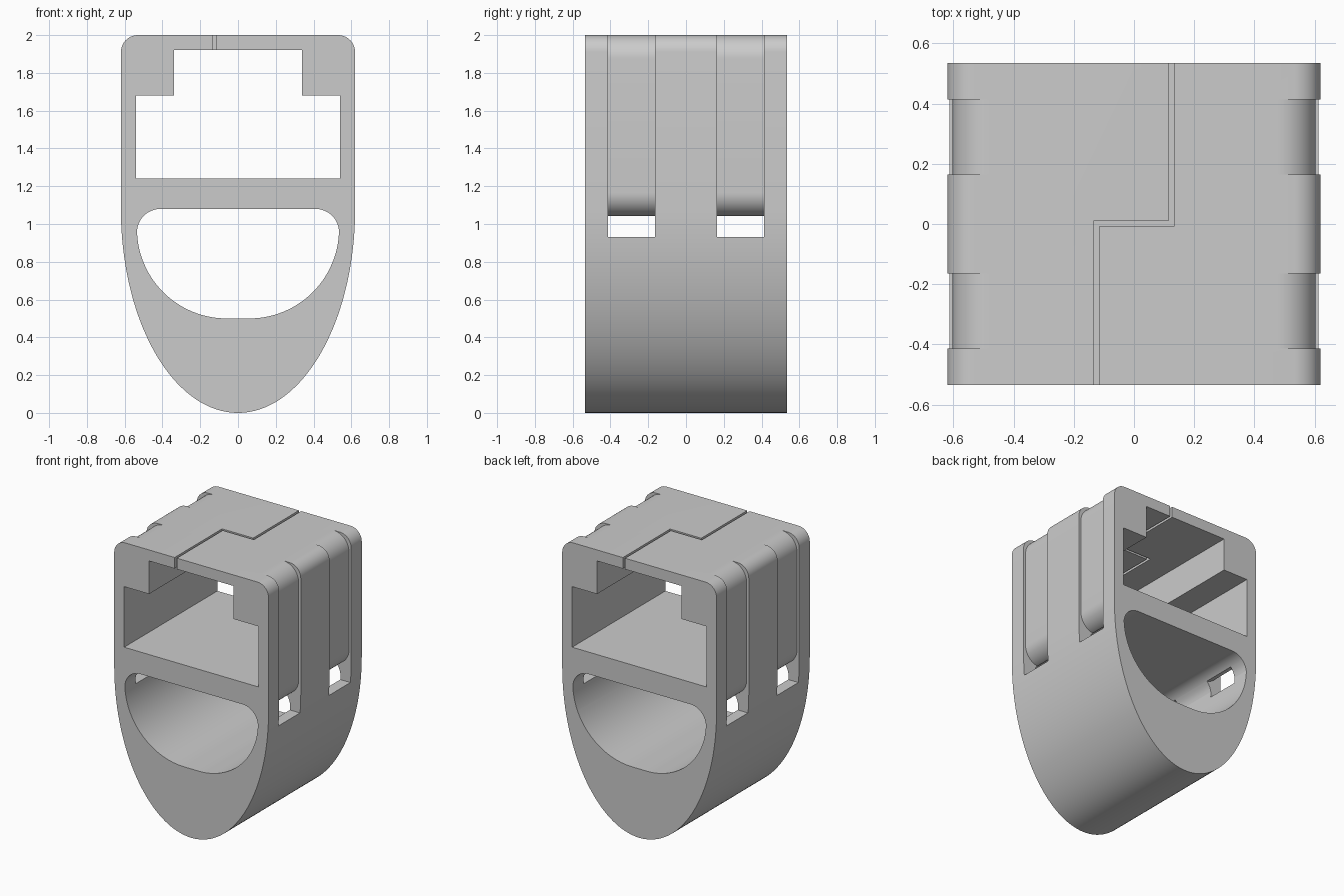
import bpy, bmesh
from math import cos, sin, radians
from mathutils import Vector

if "Cube" in bpy.data.objects:
    bpy.data.objects.remove(bpy.data.objects["Cube"])

HALF_DEPTH = 0.535


def arc(cx, cz, rx, rz, a0, a1, n):
    return [(cx + rx * cos(radians(a0 + (a1 - a0) * i / n)),
             cz + rz * sin(radians(a0 + (a1 - a0) * i / n))) for i in range(n + 1)]


def mirrored(right):
    """Close a right-hand half outline with its mirror image."""
    left = [(-x, z) for x, z in reversed(right) if abs(x) > 1e-6]
    return right + left


def prism(name, outline, lo, hi, axis='Y'):
    """Extrude an outline along Y (x, z points) or Z (x, y points)."""
    bm = bmesh.new()
    place = (lambda p: (p[0], lo, p[1])) if axis == 'Y' else (lambda p: (p[0], p[1], lo))
    face = bm.faces.new([bm.verts.new(place(p)) for p in outline])
    ext = bmesh.ops.extrude_face_region(bm, geom=[face])
    move = Vector((0, hi - lo, 0) if axis == 'Y' else (0, 0, hi - lo))
    bmesh.ops.translate(bm, vec=move, verts=[v for v in ext['geom'] if isinstance(v, bmesh.types.BMVert)])
    bmesh.ops.recalc_face_normals(bm, faces=bm.faces)
    mesh = bpy.data.meshes.new(name)
    bm.to_mesh(mesh)
    bm.free()
    obj = bpy.data.objects.new(name, mesh)
    bpy.context.collection.objects.link(obj)
    return obj


def cut(body, cutter):
    cutter.hide_render = True
    mod = body.modifiers.new(cutter.name, 'BOOLEAN')
    mod.operation, mod.solver, mod.object = 'DIFFERENCE', 'EXACT', cutter
    bpy.context.view_layer.objects.active = body
    bpy.ops.object.modifier_apply(modifier=mod.name)
    bpy.data.objects.remove(cutter)


# Body: half ellipse below, straight sides, rounded top corners
half = arc(0, 1.08, 0.62, 1.08, -90, 0, 40)
half[0] = (0, 0)
half += arc(0.53, 1.91, 0.09, 0.09, 0, 90, 10)
body = prism("clip_body", mirrored(half), -HALF_DEPTH, HALF_DEPTH)

# Stepped rectangular opening
stepped = [(0.54, 1.24), (0.54, 1.68), (0.34, 1.68), (0.34, 1.92)]
cut(body, prism("stepped_opening", mirrored(stepped), -0.7, 0.7))

# Lower bowl-shaped opening
bowl = arc(0.06, 0.975, 0.475, 0.475, -90, 0, 28) + arc(0.41, 0.955, 0.125, 0.125, 0, 90, 12)
bowl = [p for i, p in enumerate(bowl) if i != 29]
cut(body, prism("bowl_opening", mirrored(bowl), -0.7, 0.7))

# Strap channels: shallow round-cornered grooves that turn in to the bowl
channel = ([(0.75, 0.93), (0.478, 0.93)]
           + arc(0.478, 1.165, 0.125, 0.125, -90, 0, 14)
           + arc(0.478, 1.875, 0.125, 0.125, 0, 90, 14)
           + [(0.478, 2.05), (0.75, 2.05)])
for side in (-1, 1):
    for y in (-0.289, 0.289):
        cut(body, prism("strap_channel", [(side * x, z) for x, z in channel], y - 0.124, y + 0.124))

# Zigzag slit through the top wall
slit = [(-0.135, -0.7), (-0.117, -0.7), (-0.117, -0.008), (0.133, -0.008),
        (0.133, 0.7), (0.115, 0.7), (0.115, 0.01), (-0.135, 0.01)]
cut(body, prism("zigzag_slit", slit, 1.85, 2.1, 'Z'))

# Smooth curves, sharp edges
bpy.ops.object.select_all(action='DESELECT')
body.select_set(True)
bpy.context.view_layer.objects.active = body
bpy.ops.object.shade_smooth_by_angle(angle=radians(25))
